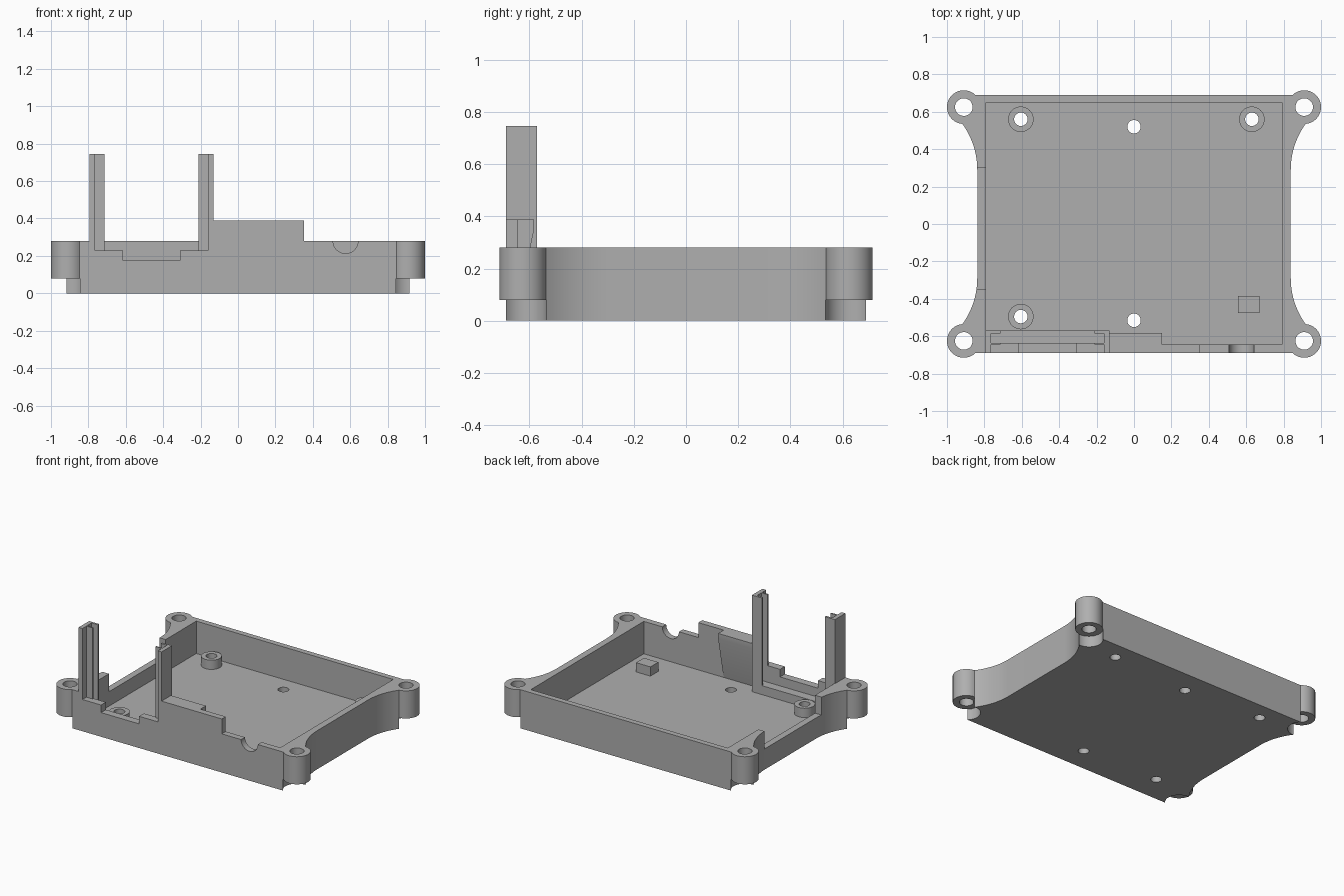
import bpy, bmesh
from math import sin, cos, pi, radians, asin

if "Cube" in bpy.data.objects:
    bpy.data.objects.remove(bpy.data.objects["Cube"], do_unlink=True)

grey = bpy.data.materials.new("plain_grey")
grey.use_nodes = True
grey.diffuse_color = (0.43, 0.43, 0.43, 1)
grey.node_tree.nodes["Principled BSDF"].inputs["Base Color"].default_value = grey.diffuse_color

FRONT, WALL_IN, FLOOR, RIM = -0.69, -0.645, 0.045, 0.28
EAR_X, EAR_Y, EAR_R = 0.91, 0.625, 0.09


def prism(name, points, low, high, axis="z"):
    """Extrude a 2D profile along an axis: z takes (x, y), y takes (x, z), x takes (y, z)."""
    place = {"z": lambda a, b, h: (a, b, h),
             "y": lambda a, b, h: (a, h, b),
             "x": lambda a, b, h: (h, a, b)}[axis]
    bm = bmesh.new()
    rings = [[bm.verts.new(place(a, b, h)) for a, b in points] for h in (low, high)]
    n = len(points)
    bm.faces.new(rings[0])
    bm.faces.new(rings[1])
    for i in range(n):
        j = (i + 1) % n
        bm.faces.new((rings[0][i], rings[0][j], rings[1][j], rings[1][i]))
    bmesh.ops.recalc_face_normals(bm, faces=bm.faces)
    mesh = bpy.data.meshes.new(name)
    bm.to_mesh(mesh)
    bm.free()
    mesh.materials.append(grey)
    obj = bpy.data.objects.new(name, mesh)
    bpy.context.collection.objects.link(obj)
    return obj


def box(name, x0, x1, y0, y1, z0, z1):
    return prism(name, [(x0, y0), (x1, y0), (x1, y1), (x0, y1)], z0, z1)


def arc(cx, cy, r, start, end, steps):
    return [(cx + r * cos(start + (end - start) * i / steps),
             cy + r * sin(start + (end - start) * i / steps)) for i in range(steps + 1)]


def cylinder(name, x, y, r, z0, z1, axis="z"):
    return prism(name, arc(x, y, r, 0, 2 * pi, 40)[:-1], z0, z1, axis)


def cut(obj, cutter):
    mod = obj.modifiers.new("cut", "BOOLEAN")
    mod.operation, mod.solver, mod.object = "DIFFERENCE", "EXACT", cutter
    bpy.context.view_layer.objects.active = obj
    bpy.ops.object.modifier_apply(modifier=mod.name)
    bpy.data.objects.remove(cutter, do_unlink=True)


# Tray outline: one corner with its flare and ear, mirrored to all four
flare_r, side, flare_y = 0.417, 0.838, 0.29
corner = arc(side + flare_r, flare_y, flare_r, pi, pi - asin(0.2455 / flare_r), 12)
edge = asin((-FRONT - EAR_Y) / EAR_R)
corner += arc(EAR_X, EAR_Y, EAR_R, radians(-83), pi - edge, 30)[1:]
outline = (corner + [(-x, y) for x, y in reversed(corner)]
           + [(-x, -y) for x, y in corner] + [(x, -y) for x, y in reversed(corner)])
tray = prism("tray", outline, 0, RIM)

# Cavity, cable opening in the side wall, round cable notch
cut(tray, box("cavity", -0.79, 0.79, WALL_IN, 0.65, FLOOR, 1))
cut(tray, box("side_opening", -0.9, -0.75, -0.35, 0.30, 0.15, 1))
cut(tray, cylinder("cable_notch", 0.575, RIM, 0.067, -0.8, -0.6, "y"))

# Stepped opening between the posts
cut(tray, box("slot_opening", -0.765, -0.16, -0.8, -0.6, 0.23, 1))
cut(tray, box("slot_step", -0.615, -0.31, -0.8, -0.6, 0.175, 1))

# Ears: cleared underneath and drilled
for sx in (-1, 1):
    for sy in (-1, 1):
        cut(tray, cylinder("ear_pocket", sx * EAR_X, sy * EAR_Y, EAR_R + 0.002, -0.1, 0.08))
        cut(tray, cylinder("ear_hole", sx * EAR_X, sy * EAR_Y, 0.047, -0.1, 1))

# Standoffs and floor holes
HOLE_R = 0.036
parts = [tray]
for i, (x, y) in enumerate([(-0.605, 0.56), (0.63, 0.56), (-0.605, -0.495)]):
    standoff = cylinder(f"standoff_{i + 1}", x, y, 0.068, FLOOR, 0.112)
    cut(standoff, cylinder("screw_hole", x, y, HOLE_R, -0.1, 1))
    cut(tray, cylinder("screw_hole", x, y, HOLE_R, -0.1, 1))
    parts.append(standoff)
for y in (0.52, -0.515):
    cut(tray, cylinder("floor_hole", 0, y, HOLE_R, -0.1, 1))

# Support block on the floor
parts.append(box("support_block", 0.555, 0.67, -0.475, -0.385, FLOOR, 0.112))

# Raised front wall with a tapered brace behind it
parts.append(box("raised_front_wall", -0.13, 0.353, FRONT, WALL_IN, RIM, 0.388))
brace = [(WALL_IN, FLOOR), (-0.582, 0.35), (-0.582, 0.388), (WALL_IN, 0.388)]
parts.append(prism("front_brace", brace, -0.13, 0.15, "x"))

# Grooved posts, mirrored about the slot centre
MID = -0.4625
post = [(-0.795, FRONT), (-0.765, FRONT), (-0.765, WALL_IN), (-0.715, WALL_IN),
        (-0.715, -0.635), (-0.765, -0.635), (-0.765, -0.585), (-0.715, -0.585),
        (-0.715, -0.57), (-0.795, -0.57)]
parts.append(prism("right_post", post, FLOOR, 0.745))
parts.append(prism("left_post", [(2 * MID - x, y) for x, y in post], FLOOR, 0.745))

# Slot lip following the stepped opening, and the ledge under the slot
lip = [(-0.765, FLOOR), (-0.16, FLOOR), (-0.16, 0.23), (-0.31, 0.23), (-0.31, 0.175),
       (-0.615, 0.175), (-0.615, 0.23), (-0.765, 0.23)]
parts.append(prism("slot_lip", lip, WALL_IN, -0.635, "y"))
parts.append(box("slot_ledge", -0.79, -0.13, -0.635, -0.57, FLOOR, 0.11))

# Smooth round surfaces, keep sharp edges
bpy.ops.object.select_all(action="DESELECT")
for obj in parts:
    obj.select_set(True)
bpy.context.view_layer.objects.active = tray
bpy.ops.object.shade_smooth_by_angle(angle=radians(30))
